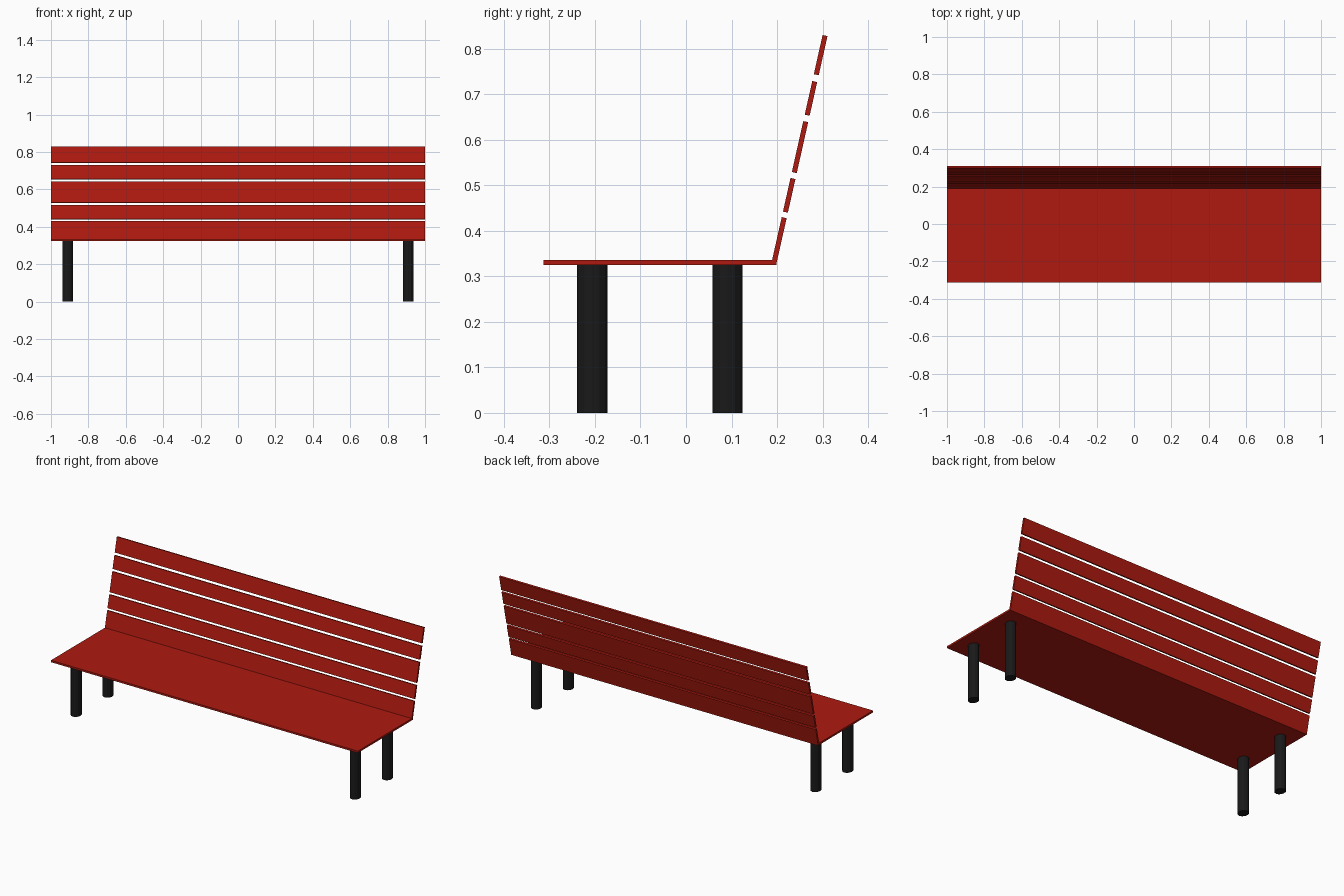
import bpy
import math
from mathutils import Vector

if "Cube" in bpy.data.objects:
    bpy.data.objects.remove(bpy.data.objects["Cube"])


def material(name, rgb):
    m = bpy.data.materials.new(name)
    m.diffuse_color = (*rgb, 1)
    m.use_nodes = True
    m.node_tree.nodes["Principled BSDF"].inputs["Base Color"].default_value = m.diffuse_color
    return m


RED = material("red_paint", (0.42, 0.01, 0.005))
BLACK = material("black_metal", (0.01, 0.01, 0.01))


def box(name, loc, size, tilt=0):
    bpy.ops.mesh.primitive_cube_add(size=1, location=loc, rotation=(tilt, 0, 0))
    ob = bpy.context.object
    ob.name = name
    ob.scale = size
    ob.data.materials.append(RED)


THICK = 0.011
SEAT_TOP = 0.336

# Seat board
box("seat", (0, -0.057, SEAT_TOP - THICK / 2), (2, 0.512, THICK))

# Backrest slats lying along one leaning line
BASE, TOP = Vector((0, 0.1935, 0.330)), Vector((0, 0.3055, 0.829))
lean = math.atan2(TOP.y - BASE.y, TOP.z - BASE.z)
slats = [(0.328, 0.429), (0.441, 0.515), (0.528, 0.640), (0.654, 0.728), (0.743, 0.829)]
for i, (z0, z1) in enumerate(slats):
    mid = BASE.lerp(TOP, ((z0 + z1) / 2 - BASE.z) / (TOP.z - BASE.z))
    box(f"back_slat_{i + 1}", mid, (2, THICK, (z1 - z0) / math.cos(lean)), -lean)

# Round-ish legs with few sides
for y, row in ((-0.206, "front"), (0.091, "back")):
    for x, side in ((-0.91, "left"), (0.91, "right")):
        h = SEAT_TOP - THICK
        bpy.ops.mesh.primitive_cylinder_add(vertices=12, radius=0.033, depth=h,
                                            location=(x, y, h / 2))
        leg = bpy.context.object
        leg.name = f"{row}_{side}_leg"
        leg.scale.x = 0.86
        leg.data.materials.append(BLACK)
